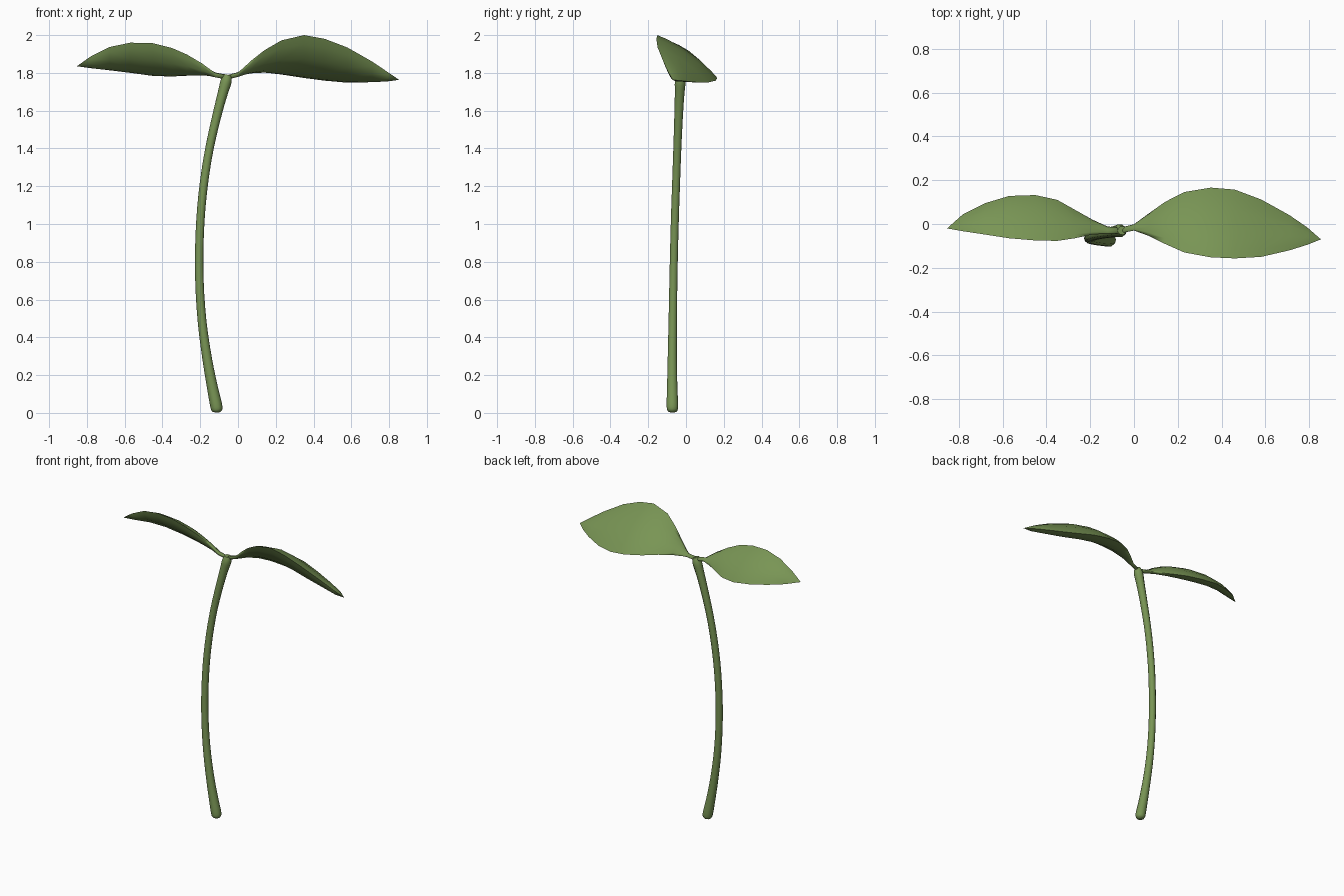
import bpy, bmesh
from mathutils import Vector

if "Cube" in bpy.data.objects:
    bpy.data.objects.remove(bpy.data.objects["Cube"])

green = bpy.data.materials.new("leaf_green")
green.diffuse_color = (0.19, 0.30, 0.09, 1)
green.use_nodes = True
green.node_tree.nodes["Principled BSDF"].inputs["Base Color"].default_value = green.diffuse_color


def stem(name, path):
    """Tapered round stalk along (x, y, z, radius) points."""
    cu = bpy.data.curves.new(name, 'CURVE')
    cu.dimensions = '3D'
    cu.bevel_depth = 1.0
    cu.bevel_resolution = 3
    cu.use_fill_caps = True
    sp = cu.splines.new('NURBS')
    sp.points.add(len(path) - 1)
    for p, (x, y, z, r) in zip(sp.points, path):
        p.co = (x, y, z, 1)
        p.radius = r
    sp.order_u = 3
    sp.use_endpoint_u = True
    sp.resolution_u = 3
    tmp = bpy.data.objects.new(name + "_path", cu)
    bpy.context.collection.objects.link(tmp)
    dg = bpy.context.evaluated_depsgraph_get()
    me = bpy.data.meshes.new_from_object(tmp.evaluated_get(dg))
    bpy.data.objects.remove(tmp)
    return finish(name, me)


def leaf(name, rows, tip):
    """Blade with flat top and rounded belly; rows are x, front edge y z, back edge y z."""
    ts = (0.12, 0.35, 0.65, 0.88)
    bm = bmesh.new()
    rings = []
    for x, yf, zf, yb, zb in rows:
        f, b = Vector((x, yf, zf)), Vector((x, yb, zb))
        b.z += 0.04 * (b - f).length
        d = b - f
        w = d.length
        n = Vector((0, -d.z, d.y)) / w
        top, low = 0.045 * w + 0.008, -0.13 * w - 0.012
        ring = [f] + [f + d * t + n * top * 4 * t * (1 - t) for t in ts]
        ring += [b] + [f + d * t + n * low * 4 * t * (1 - t) for t in reversed(ts)]
        rings.append([bm.verts.new(p) for p in ring])
    count = len(rings[0])
    for a, c in zip(rings, rings[1:]):
        for i in range(count):
            j = (i + 1) % count
            bm.faces.new((a[i], a[j], c[j], c[i]))
    end = bm.verts.new(tip)
    for i in range(count):
        bm.faces.new((rings[-1][i], rings[-1][(i + 1) % count], end))
    bm.faces.new(rings[0])
    # Crisp rim along both blade edges
    for k in (0, count // 2):
        chain = [r[k] for r in rings[2:]] + [end]
        for a, c in zip(chain, chain[1:]):
            bm.edges.get((a, c)).smooth = False
    bmesh.ops.recalc_face_normals(bm, faces=bm.faces)
    me = bpy.data.meshes.new(name)
    bm.to_mesh(me)
    bm.free()
    return finish(name, me)


def finish(name, me):
    me.materials.clear()
    me.materials.append(green)
    me.polygons.foreach_set("use_smooth", [True] * len(me.polygons))
    ob = bpy.data.objects.new(name, me)
    bpy.context.collection.objects.link(ob)
    return ob


# Curved stalk with a rounded foot
stem("stem", [
    (-0.110, -0.072, 0.003, 0.012), (-0.110, -0.072, 0.006, 0.028),
    (-0.114, -0.072, 0.035, 0.033), (-0.133, -0.073, 0.12, 0.029),
    (-0.165, -0.073, 0.29, 0.025), (-0.194, -0.07, 0.5, 0.023),
    (-0.208, -0.066, 0.75, 0.022), (-0.202, -0.06, 1.0, 0.022),
    (-0.184, -0.053, 1.2, 0.022), (-0.153, -0.046, 1.4, 0.022),
    (-0.106, -0.038, 1.6, 0.024), (-0.076, -0.033, 1.71, 0.027),
    (-0.060, -0.03, 1.765, 0.032), (-0.055, -0.03, 1.79, 0.02)])

# Large leaf on the right
leaf("right_leaf", [
    (-0.06, -0.042, 1.785, -0.016, 1.77), (0.0, -0.030, 1.80, -0.001, 1.787),
    (0.07, -0.055, 1.865, 0.05, 1.795), (0.14, -0.09, 1.92, 0.10, 1.793),
    (0.23, -0.13, 1.972, 0.146, 1.778), (0.35, -0.152, 2.0, 0.166, 1.757),
    (0.46, -0.157, 1.98, 0.157, 1.743), (0.58, -0.15, 1.934, 0.112, 1.735),
    (0.71, -0.12, 1.86, 0.04, 1.743), (0.79, -0.095, 1.806, -0.015, 1.754)],
    (0.853, -0.07, 1.763))

# Smaller leaf on the left
leaf("left_leaf", [
    (-0.05, -0.042, 1.785, -0.016, 1.77), (-0.12, -0.045, 1.798, -0.012, 1.785),
    (-0.19, -0.048, 1.85, 0.02, 1.783), (-0.27, -0.065, 1.897, 0.065, 1.778),
    (-0.35, -0.077, 1.932, 0.11, 1.771), (-0.45, -0.075, 1.957, 0.132, 1.773),
    (-0.57, -0.065, 1.96, 0.128, 1.79), (-0.68, -0.048, 1.937, 0.095, 1.806),
    (-0.78, -0.033, 1.887, 0.045, 1.822)],
    (-0.853, -0.02, 1.835))
